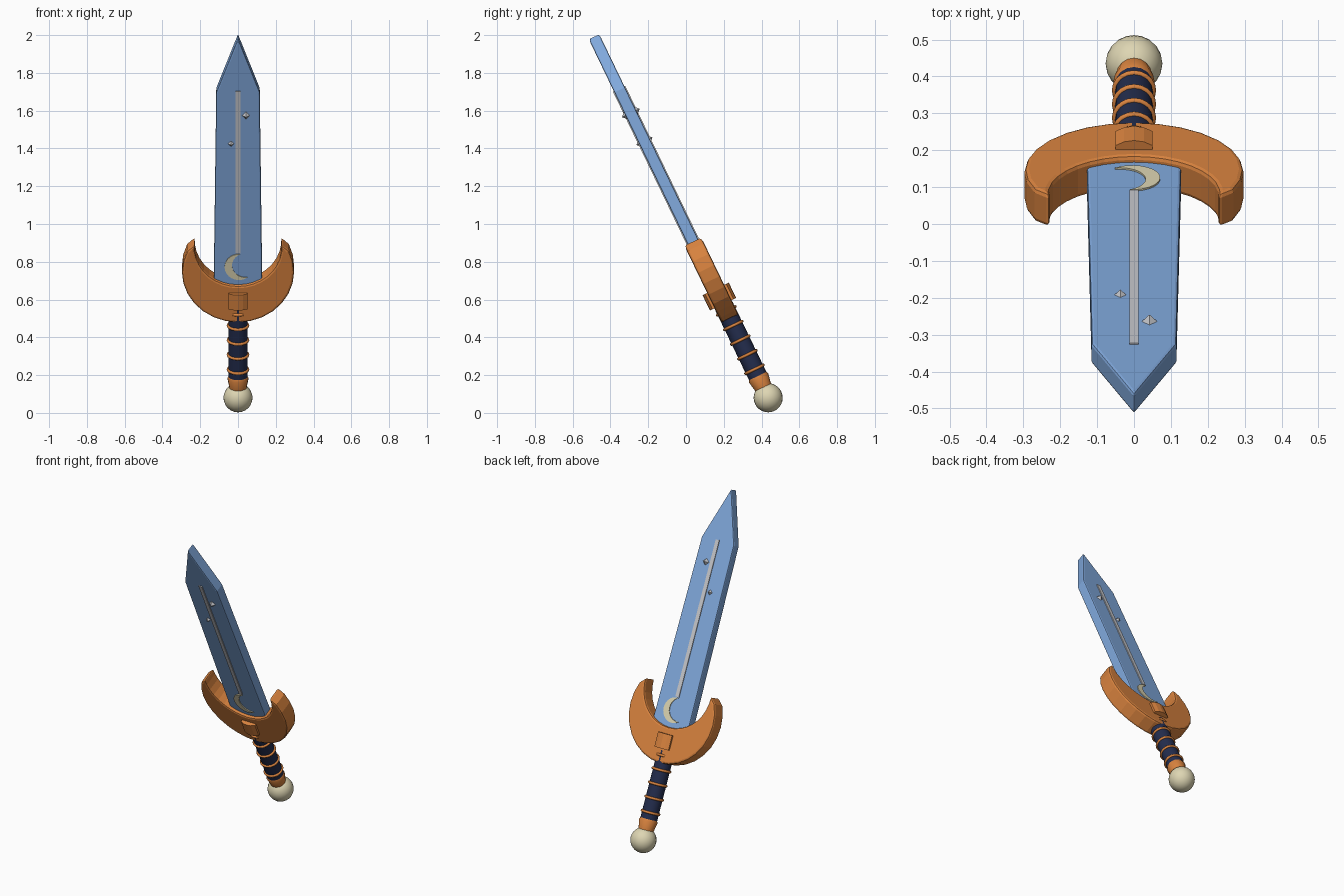
import bpy, bmesh, math
from mathutils import Matrix, Vector

cube = bpy.data.objects.get("Cube")
if cube:
    bpy.data.objects.remove(cube, do_unlink=True)

# The sword is built upright from the pommel centre, then leaned as a whole
LEAN = Matrix.Translation((0, 0.435, 0.08)) @ Matrix.Rotation(math.radians(25.75), 4, "X")


def material(name, rgb):
    mat = bpy.data.materials.new(name)
    mat.use_nodes = True
    mat.diffuse_color = (*rgb, 1)
    mat.node_tree.nodes["Principled BSDF"].inputs["Base Color"].default_value = (*rgb, 1)
    return mat


STEEL = material("blue_steel", (0.22, 0.40, 0.73))
BRONZE = material("orange_bronze", (0.70, 0.23, 0.05))
NAVY = material("navy_leather", (0.017, 0.026, 0.075))
IVORY = material("ivory", (0.73, 0.67, 0.45))
SILVER = material("silver", (0.57, 0.58, 0.61))


def finish(name, bm, mat, smooth=None, bevel=0):
    """Turn a bmesh into a leaned, coloured object."""
    bmesh.ops.recalc_face_normals(bm, faces=bm.faces)
    mesh = bpy.data.meshes.new(name)
    bm.to_mesh(mesh)
    bm.free()
    mesh.materials.append(mat)
    if smooth:
        mesh.shade_smooth()
        mesh.set_sharp_from_angle(angle=math.radians(smooth))
    obj = bpy.data.objects.new(name, mesh)
    bpy.context.collection.objects.link(obj)
    obj.matrix_world = LEAN
    if bevel:
        mod = obj.modifiers.new("edge_bevel", "BEVEL")
        mod.width, mod.segments = bevel, 2
        mod.limit_method = "ANGLE"
        mod.angle_limit = math.radians(50)
    return obj


def extrude(name, points, start, end, mat, axis="Y", **kw):
    """Extrude a flat outline; axis Y takes (x, z) points, axis Z takes (x, y)."""
    bm = bmesh.new()
    place = (lambda p, d: (p[0], d, p[1])) if axis == "Y" else (lambda p, d: (p[0], p[1], d))
    loops = [[bm.verts.new(place(p, d)) for p in points] for d in (start, end)]
    bm.faces.new(loops[0])
    bm.faces.new(loops[1][::-1])
    for i in range(len(points)):
        j = (i + 1) % len(points)
        bm.faces.new((loops[0][i], loops[0][j], loops[1][j], loops[1][i]))
    return finish(name, bm, mat, **kw)


def crescent(centre, aim, outer, inner, steps):
    """Outline between two arcs (shift, radius, half angle) bulging towards aim."""
    def arc(shift, radius, half):
        mid = Vector(centre) + shift * Vector((math.cos(aim), math.sin(aim)))
        for i in range(steps + 1):
            a = aim + math.radians(half) * (2 * i / steps - 1)
            yield mid + radius * Vector((math.cos(a), math.sin(a)))
    return list(arc(*outer)) + list(arc(*inner))[::-1]


def lathe(name, profile, mat, sides, smooth=40):
    """Spin a (radius, z) profile round the sword's axis."""
    bm = bmesh.new()
    verts = [bm.verts.new((r, 0, z)) for r, z in profile]
    edges = [bm.edges.new(pair) for pair in zip(verts, verts[1:])]
    bmesh.ops.spin(bm, geom=verts + edges, axis=(0, 0, 1), cent=(0, 0, 0),
                   angle=math.tau, steps=sides)
    bmesh.ops.remove_doubles(bm, verts=bm.verts, dist=0.0001)
    return finish(name, bm, mat, smooth)


# Blade with a straight point
half = [(0.129, 0.62), (0.115, 1.81)]
blade = half + [(0, 2.126)] + [(-x, z) for x, z in half[::-1]]
extrude("blade", blade, -0.031, 0.031, STEEL, bevel=0.008)

# Crescent guard with horns rising beside the blade
guard = crescent((0, 0.76), -math.pi / 2, (0, 0.297, 115), (-0.15, 0.23, 93), 18)
extrude("guard", guard, -0.05, 0.05, BRONZE, bevel=0.012)

# Block through the middle of the guard, with gently arched faces
arch = [(-0.05, 0.062), (-0.027, 0.073), (0, 0.077), (0.027, 0.073), (0.05, 0.062)]
block = arch + [(-x, -y) for x, y in arch]
extrude("guard_block", block, 0.55, 0.64, BRONZE, axis="Z")

# Pommel, ferrule and grip
bm = bmesh.new()
bmesh.ops.create_uvsphere(bm, u_segments=20, v_segments=14, radius=0.077)
finish("pommel", bm, IVORY, smooth=60)
lathe("ferrule", [(0, 0.05), (0.044, 0.05), (0.056, 0.115), (0.05, 0.13), (0, 0.13)], BRONZE, 16)
lathe("grip", [(0, 0.1), (0.051, 0.1), (0.051, 0.54), (0, 0.54)], NAVY, 16)

# Binding rings along the grip
for n in range(5):
    z = 0.167 + n * 0.086
    ring = [(0.052 + 0.008 * math.cos(a), z + 0.008 * math.sin(a))
            for a in (math.tau * i / 8 for i in range(9))]
    lathe(f"grip_ring_{n + 1}", ring, BRONZE, 20, smooth=60)

# Inlays and studs on both faces of the blade
aim = math.radians(196.5)
moon = crescent((0.005, 0.785), aim, (0, 0.076, 111), (-0.0355, 0.0705, 82), 16)
strip = [(-0.0125, 0.865), (0.0125, 0.865), (0.0125, 1.817), (-0.0125, 1.817)]
for side, label in ((-1, "front"), (1, "back")):
    near, far = side * 0.029, side * 0.036
    extrude(f"moon_inlay_{label}", [(-side * x, z) for x, z in moon], near, far, IVORY)
    extrude(f"blade_strip_{label}", strip, near, far, SILVER)
    for size, x, z in ((0.021, 0.042, 1.674), (0.016, -0.037, 1.508)):
        bm = bmesh.new()
        bmesh.ops.create_uvsphere(bm, u_segments=4, v_segments=2, radius=size)
        bmesh.ops.translate(bm, verts=bm.verts, vec=(x, side * 0.031, z))
        finish(f"stud_{label}_{'upper' if x > 0 else 'lower'}", bm, SILVER)
